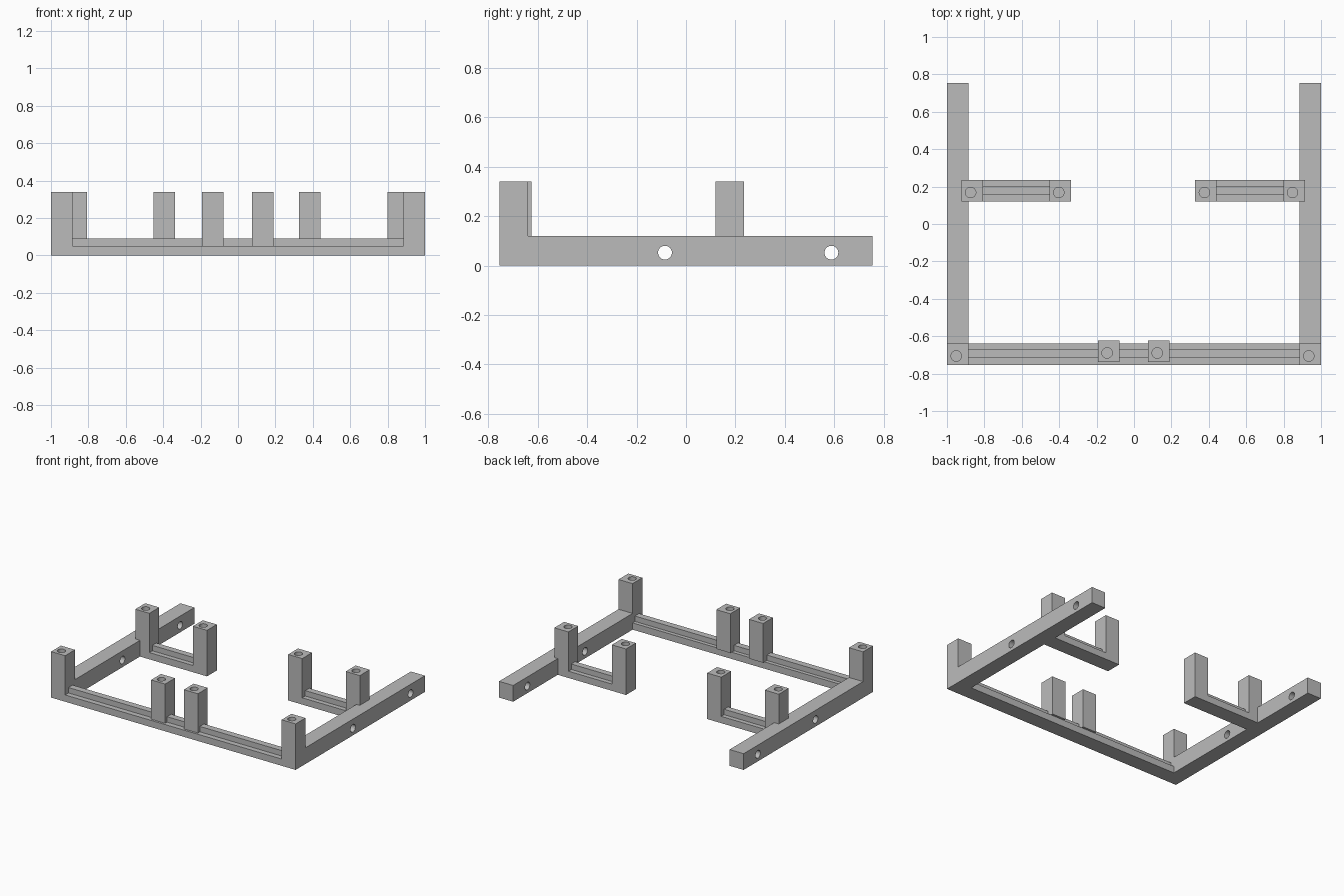
import bpy
import bmesh
from mathutils import Matrix, Vector

cube = bpy.data.objects.get("Cube")
if cube:
    bpy.data.objects.remove(cube, do_unlink=True)

# Shared sizes
W = 0.115            # bar and post thickness
BAR, BASE, RIDGE, TOP = 0.12, 0.05, 0.09, 0.34
FRONT, BACK = -0.755, 0.755
INNER = 1 - W        # inner face of the side bars
RADIUS, DEPTH = 0.028, 0.15
SHIFT = -0.008       # screw holes sit slightly off the post centres

grey = bpy.data.materials.new("plain_grey")
grey.use_nodes = True
colour = (0.5, 0.5, 0.5, 1)
grey.diffuse_color = colour
grey.node_tree.nodes["Principled BSDF"].inputs["Base Color"].default_value = colour


def make_object(name, bm):
    bmesh.ops.recalc_face_normals(bm, faces=bm.faces)
    mesh = bpy.data.meshes.new(name)
    bm.to_mesh(mesh)
    bm.free()
    obj = bpy.data.objects.new(name, mesh)
    bpy.context.collection.objects.link(obj)
    mesh.materials.append(grey)
    return obj


def extrude(name, outline, direction):
    """Solid from a closed outline of 3D points."""
    bm = bmesh.new()
    face = bm.faces.new([bm.verts.new(p) for p in outline])
    result = bmesh.ops.extrude_face_region(bm, geom=[face], use_keep_orig=True)
    moved = [v for v in result["geom"] if isinstance(v, bmesh.types.BMVert)]
    bmesh.ops.translate(bm, verts=moved, vec=Vector(direction))
    return make_object(name, bm)


def drill(obj, holes):
    """Cut round holes given as (centre, axis, length)."""
    bm = bmesh.new()
    for centre, axis, length in holes:
        turn = Vector((0, 0, 1)).rotation_difference(Vector(axis)).to_matrix().to_4x4()
        bmesh.ops.create_cone(bm, cap_ends=True, segments=32, radius1=RADIUS,
                              radius2=RADIUS, depth=length,
                              matrix=Matrix.Translation(centre) @ turn)
    cutter = make_object("hole_cutter", bm)
    cutter.hide_render = True
    mod = obj.modifiers.new("holes", "BOOLEAN")
    mod.operation, mod.solver, mod.object = "DIFFERENCE", "EXACT", cutter
    bpy.ops.object.select_all(action="DESELECT")
    bpy.context.view_layer.objects.active = obj
    obj.select_set(True)
    bpy.ops.object.modifier_apply(modifier=mod.name)
    bpy.data.objects.remove(cutter, do_unlink=True)
    bpy.ops.object.shade_smooth_by_angle()


def post_hole(x, y):
    return ((x + SHIFT, y + SHIFT, TOP), (0, 0, 1), 2 * DEPTH)


for side, s in (("left", 1), ("right", -1)):
    # Side bar with its front corner post
    outline = [(FRONT, 0), (BACK, 0), (BACK, BAR), (FRONT + W, BAR),
               (FRONT + W, TOP), (FRONT, TOP)]
    bar = extrude(side + "_side_bar", [(s * INNER, y, z) for y, z in outline], (s * W, 0, 0))
    mid = s * (1 - W / 2)
    drill(bar, [post_hole(mid, FRONT + W / 2)]
          + [((mid, y, 0.052), (1, 0, 0), 2 * W) for y in (-0.085, 0.588)])

    # Inward arm carrying two posts, the outer one stepping onto the bar
    dx = -0.005 * s
    near, far = 0.327 + 0.005 + dx, 0.918 + dx
    outline = [(near, 0), (INNER, 0), (INNER, BAR), (far, BAR), (far, TOP),
               (far - W, TOP), (far - W, BASE), (near + W, BASE),
               (near + W, TOP), (near, TOP)]
    arm_y = 0.119
    arm = extrude(side + "_arm", [(s * x, arm_y, z) for x, z in outline], (0, W, 0))
    drill(arm, [post_hole(s * x, arm_y + W / 2) for x in (near + W / 2, far - W / 2)])
    ridge = [(near + W, BASE), (far - W, BASE), (far - W, RIDGE), (near + W, RIDGE)]
    extrude(side + "_arm_ridge", [(s * x, 0.154, z) for x, z in ridge], (0, 0.046, 0))

    # Middle post standing on the front rail
    cx, y0 = s * 0.134 - 0.002, -0.739
    h = W / 2
    post = extrude(side + "_middle_post",
                   [(cx - h, y0, BASE), (cx + h, y0, BASE),
                    (cx + h, y0 + W, BASE), (cx - h, y0 + W, BASE)], (0, 0, TOP - BASE))
    drill(post, [post_hole(cx, y0 + h)])

# Front rail with a raised ridge along its middle
r0, r1 = -0.716, -0.668
outline = [(FRONT, 0), (FRONT + W, 0), (FRONT + W, BASE), (r1, BASE),
           (r1, RIDGE), (r0, RIDGE), (r0, BASE), (FRONT, BASE)]
extrude("front_rail", [(-INNER, y, z) for y, z in outline], (2 * INNER, 0, 0))
